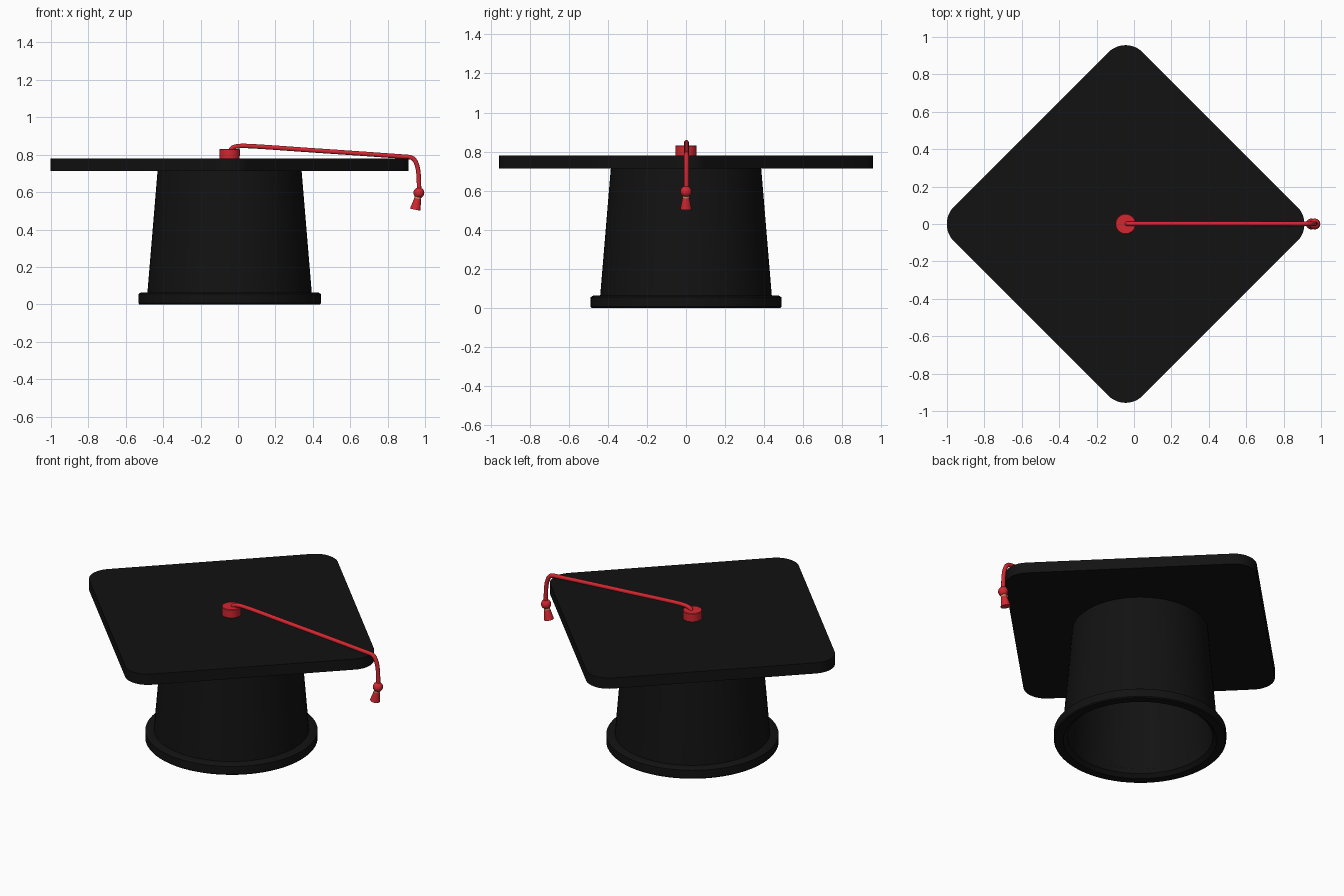
import bpy, bmesh, math
from mathutils import Vector

if "Cube" in bpy.data.objects:
    bpy.data.objects.remove(bpy.data.objects["Cube"])

CX = -0.045  # centre axis of the cap


def material(name, color):
    m = bpy.data.materials.new(name)
    m.diffuse_color = (*color, 1)
    m.use_nodes = True
    m.node_tree.nodes["Principled BSDF"].inputs["Base Color"].default_value = m.diffuse_color
    return m


BLACK = material("black_cloth", (0.006, 0.006, 0.006))
RED = material("red_cord", (0.65, 0.02, 0.03))
TAN = material("tan_band", (0.6, 0.3, 0.12))


def finish(obj, mat, angle=35):
    obj.data.materials.append(mat)
    bpy.ops.object.select_all(action='DESELECT')
    obj.select_set(True)
    bpy.context.view_layer.objects.active = obj
    bpy.ops.object.shade_smooth_by_angle(angle=math.radians(angle))
    return obj


def from_bmesh(name, bm, mat):
    bmesh.ops.recalc_face_normals(bm, faces=bm.faces)
    me = bpy.data.meshes.new(name)
    bm.to_mesh(me)
    bm.free()
    obj = bpy.data.objects.new(name, me)
    bpy.context.collection.objects.link(obj)
    return finish(obj, mat)


def lathe(name, profile, mat, steps=64, closed=False):
    """Spin an (r, z) profile round the local z axis."""
    bm = bmesh.new()
    vs = [bm.verts.new((r, 0, z)) for r, z in profile]
    pairs = list(zip(vs, vs[1:])) + ([(vs[-1], vs[0])] if closed else [])
    edges = [bm.edges.new(p) for p in pairs]
    bmesh.ops.spin(bm, geom=vs + edges, axis=(0, 0, 1), cent=(0, 0, 0),
                   angle=math.tau, steps=steps)
    bmesh.ops.remove_doubles(bm, verts=bm.verts, dist=1e-5)
    return from_bmesh(name, bm, mat)


# Square board, turned to a diamond, with rounded corners
bm = bmesh.new()
R, D = 0.13, 1.01
c = D - R * math.sqrt(2)
outline = []
for k in range(4):
    a = k * math.pi / 2
    for i in range(13):
        t = a - math.pi / 4 + i * math.pi / 24
        outline.append(bm.verts.new((CX + c * math.cos(a) + R * math.cos(t),
                                     c * math.sin(a) + R * math.sin(t), 0.713)))
face = bm.faces.new(outline)
top = bmesh.ops.extrude_face_region(bm, geom=[face])
bmesh.ops.translate(bm, vec=(0, 0, 0.067),
                    verts=[v for v in top["geom"] if isinstance(v, bmesh.types.BMVert)])
from_bmesh("board", bm, BLACK)

# Hollow tapered skull cap
cap = lathe("skull_cap", [(0.442, 0.03), (0.385, 0.715), (0.36, 0.714), (0.415, 0.03)],
            BLACK, closed=True)
cap.location.x = CX

# Flared rim
rim = lathe("rim", [(0.435, 0.0), (0.483, 0.0), (0.488, 0.006), (0.488, 0.055), (0.475, 0.063),
                    (0.43, 0.063), (0.412, 0.05), (0.412, 0.02)], BLACK, closed=True)
rim.location.x = CX

# Button
button = lathe("button", [(0, 0.775), (0.054, 0.775), (0.055, 0.828), (0.052, 0.831), (0, 0.831)],
               RED, 32)
button.location.x = CX

# Cord running over the board and hanging at the corner
cu = bpy.data.curves.new("cord", 'CURVE')
cu.dimensions = '3D'
cu.bevel_depth = 0.0125
cu.bevel_resolution = 3
cu.use_fill_caps = True
cu.resolution_u = 10
path = [((-0.04, 0.82), (0.005, 0.02)), ((0.02, 0.847), (0.04, 0.002)),
        ((0.45, 0.820), (0.14, -0.009)), ((0.91, 0.788), (0.03, -0.002)),
        ((0.958, 0.74), (0.010, -0.03)), ((0.968, 0.60), (0.0, -0.04))]
sp = cu.splines.new('BEZIER')
sp.bezier_points.add(len(path) - 1)
for bp, ((x, z), (dx, dz)) in zip(sp.bezier_points, path):
    p, d = Vector((x, 0.002, z)), Vector((dx, 0, dz))
    bp.co, bp.handle_left, bp.handle_right = p, p - d, p + d
cord = bpy.data.objects.new("cord", cu)
bpy.context.collection.objects.link(cord)
bpy.context.view_layer.objects.active = cord
cord.select_set(True)
bpy.ops.object.select_all(action='DESELECT')
cord.select_set(True)
bpy.ops.object.convert(target='MESH')
finish(bpy.context.object, RED, 50)

# Knot
bpy.ops.mesh.primitive_uv_sphere_add(segments=24, ring_count=12, radius=0.029,
                                     location=(0.967, 0, 0.596))
knot = bpy.context.object
knot.name = "knot"
finish(knot, RED)

# Band and tassel skirt, tilted slightly inward
band = lathe("tassel_band", [(0, -0.022), (0.018, -0.022), (0.018, -0.034), (0, -0.034)], TAN, 24)
skirt = lathe("tassel_skirt", [(0, -0.032), (0.018, -0.032), (0.029, -0.092), (0, -0.092)], RED, 24)
for part in (band, skirt):
    part.location = knot.location
    part.rotation_euler.y = math.radians(12)
